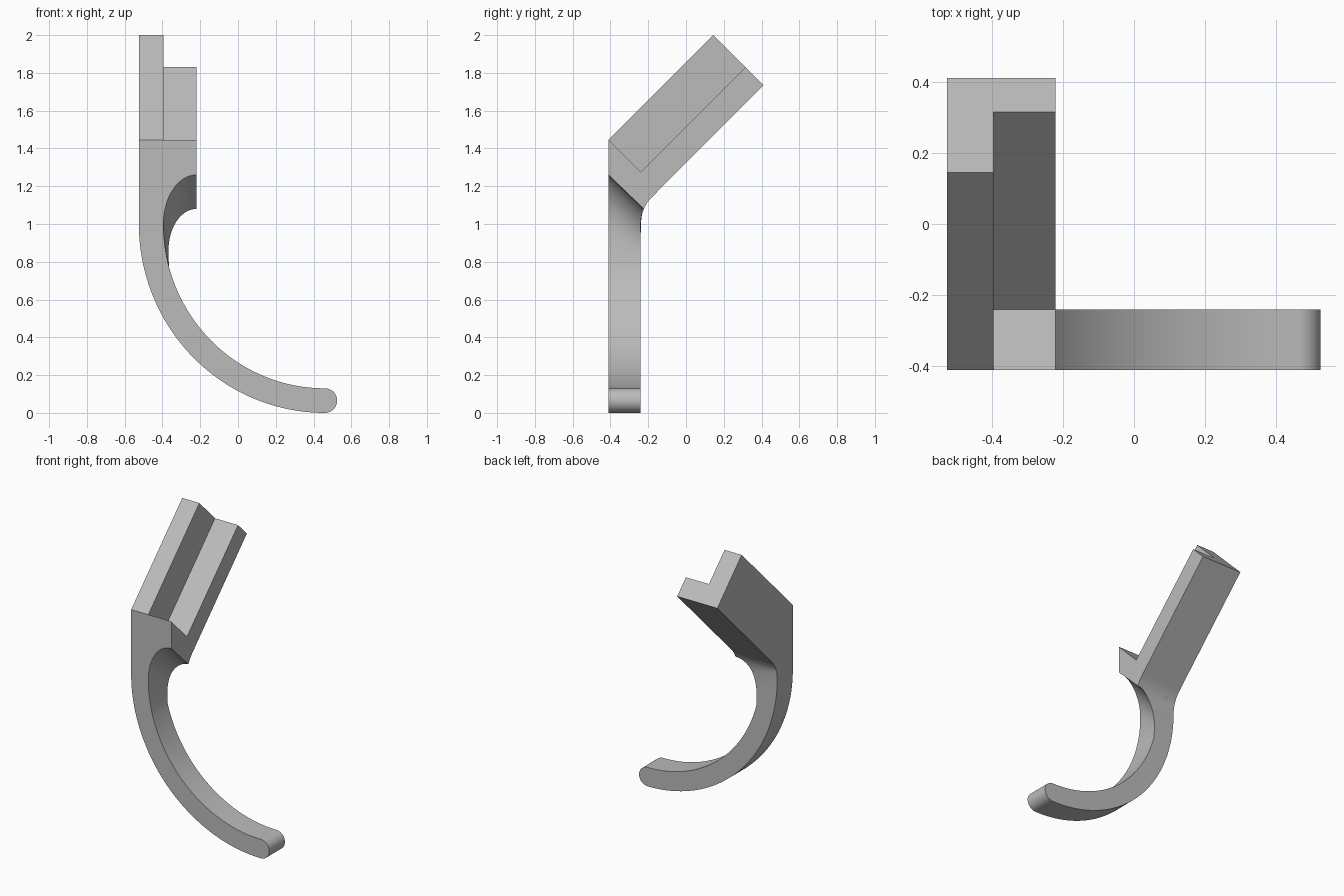
import bpy
import bmesh
from math import sin, cos, pi, sqrt, radians

if "Cube" in bpy.data.objects:
    bpy.data.objects.remove(bpy.data.objects["Cube"], do_unlink=True)

LEFT, STEP, RIGHT = -0.525, -0.395, -0.22
FRONT, BACK = -0.41, -0.24
FILLET = 0.2

grey = bpy.data.materials.new("plain grey")
grey.use_nodes = True
grey.diffuse_color = (0.5, 0.5, 0.5, 1)
grey.node_tree.nodes["Principled BSDF"].inputs["Base Color"].default_value = (0.5, 0.5, 0.5, 1)


def finish(name, bm):
    bmesh.ops.recalc_face_normals(bm, faces=bm.faces)
    mesh = bpy.data.meshes.new(name)
    bm.to_mesh(mesh)
    bm.free()
    mesh.materials.append(grey)
    obj = bpy.data.objects.new(name, mesh)
    bpy.context.collection.objects.link(obj)
    return obj


def activate(obj):
    bpy.ops.object.select_all(action="DESELECT")
    obj.select_set(True)
    bpy.context.view_layer.objects.active = obj


def prism(name, profile, x0, x1):
    """Extrude a side (y, z) profile along x."""
    bm = bmesh.new()
    face = bm.faces.new([bm.verts.new((x0, y, z)) for y, z in profile])
    new = bmesh.ops.extrude_face_region(bm, geom=[face])["geom"]
    verts = [v for v in new if isinstance(v, bmesh.types.BMVert)]
    bmesh.ops.translate(bm, verts=verts, vec=(x1 - x0, 0, 0))
    return finish(name, bm)


def back_y(z):
    """Rear surface: vertical, then rounding backward into the arm."""
    if z <= 1:
        return BACK
    return BACK + FILLET - sqrt(FILLET ** 2 - (z - 1) ** 2)


# Slanted arm with the rounded underside, then the lengthwise step cut out
fillet = [(back_y(z), z) for z in (1 + FILLET * sin(radians(a)) for a in (45, 40, 35, 30, 23.58))]
arm = prism("slanted_arm", [(FRONT, 1.26), (FRONT, 1.445), (0.145, 2.0), (0.41, 1.735)] + fillet,
            LEFT, RIGHT)
notch = prism("notch_cutter", [(-0.24, 1.275), (0.42, 1.935), (0.15, 2.205), (-0.54, 1.575)],
              STEP, 0)
notch.hide_render = True
cut = arm.modifiers.new("step", "BOOLEAN")
cut.operation = "DIFFERENCE"
cut.solver = "EXACT"
cut.object = notch
activate(arm)
bpy.ops.object.modifier_apply(modifier=cut.name)
bpy.data.objects.remove(notch, do_unlink=True)

# Hook sections: inner front, inner back, outer back, outer front
sections = []


def section(front_in, back_in, back_out, front_out):
    sections.append([(front_in[0], FRONT, front_in[1]),
                     (back_in[0], back_y(back_in[1]), back_in[1]),
                     (back_out[0], back_y(back_out[1]), back_out[1]),
                     (front_out[0], FRONT, front_out[1])])


# Upper throat, tilting into the arm
for i in range(20):
    a = pi / 2 * (1 - i / 20)
    fz = 1 + 0.26 * sin(a)
    section((RIGHT - 0.175 * cos(a), fz), (RIGHT - 0.148 * cos(a), 0.86 + 0.22 * sin(a)),
            (LEFT, 1 + 0.08 * sin(a)), (LEFT, fz))

# Quarter-round sweep, the rear inner edge easing into the front one
for i in range(49):
    a = pi / 2 * i / 48
    inner = (0.46 - 0.855 * cos(a), 1 - 0.87 * sin(a))
    outer = (0.46 - 0.985 * cos(a), 1 - sin(a))
    t = min(1, i / 8)
    rear = (-0.368 + 0.002 * t, 0.86 - 0.085 * t) if t < 1 else inner
    section(inner, rear, outer, outer)

# Rounded tip
for i in range(1, 9):
    a = radians(82) * i / 8
    x, h = 0.46 + 0.065 * sin(a), 0.065 * cos(a)
    top, low = (x, 0.065 + h), (x, 0.065 - h)
    section(top, top, low, low)

bm = bmesh.new()
rings = [[bm.verts.new(p) for p in s] for s in sections]
for r, s in zip(rings, rings[1:]):
    for k in range(4):
        n = (k + 1) % 4
        bm.faces.new((r[k], r[n], s[n], s[k]))
bm.faces.new(rings[-1])
bm.faces.new(rings[0])
hook = finish("curved_hook", bm)

for obj in (arm, hook):
    activate(obj)
    bpy.ops.object.shade_smooth_by_angle(angle=radians(30))
